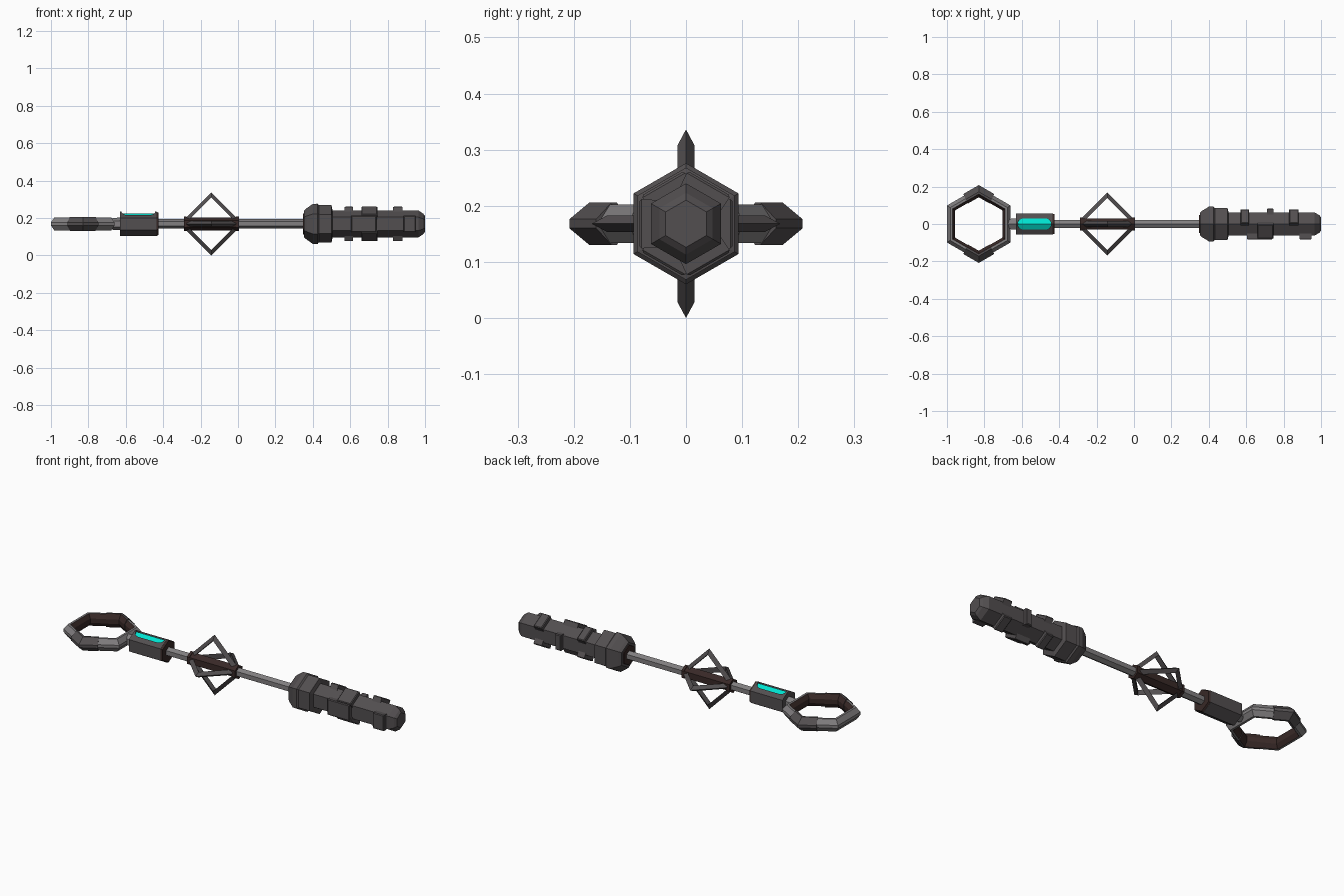
import bpy, bmesh
from math import sin, cos, pi, radians
from mathutils import Vector

if "Cube" in bpy.data.objects:
    bpy.data.objects.remove(bpy.data.objects["Cube"])

MID = 0.168            # height of the long axis


def material(name, rgb):
    m = bpy.data.materials.new(name)
    m.use_nodes = True
    m.diffuse_color = (*rgb, 1)
    bsdf = m.node_tree.nodes["Principled BSDF"]
    bsdf.inputs["Base Color"].default_value = (*rgb, 1)
    bsdf.inputs["Roughness"].default_value = 0.6
    return m


DARK = material("dark grey", (0.085, 0.077, 0.08))
STEEL = material("steel grey", (0.22, 0.21, 0.215))
BROWN = material("dark brown", (0.04, 0.022, 0.02))
CYAN = material("cyan glow", (0.0, 0.75, 0.62))


def finish(name, bm, *mats):
    bmesh.ops.recalc_face_normals(bm, faces=bm.faces)
    mesh = bpy.data.meshes.new(name)
    bm.to_mesh(mesh)
    bm.free()
    for m in mats:
        mesh.materials.append(m)
    ob = bpy.data.objects.new(name, mesh)
    ob.location.z = MID
    bpy.context.collection.objects.link(ob)
    return ob


def loft(name, rings, *mats, loop=False, rule=None):
    """Skin a row of cross-sections; cap the ends unless it is a loop."""
    bm = bmesh.new()
    vs = [[bm.verts.new(p) for p in ring] for ring in rings]
    n = len(vs[0])
    pairs = list(zip(vs, vs[1:])) + ([(vs[-1], vs[0])] if loop else [])
    for a, b in pairs:
        for i in range(n):
            j = (i + 1) % n
            f = bm.faces.new((a[i], a[j], b[j], b[i]))
            if rule:
                f.material_index = rule(i)
    if not loop:
        bm.faces.new(vs[0])
        bm.faces.new(vs[-1])
    return finish(name, bm, *mats)


def hex_ring(x, r):
    return [(x, r * sin(k * pi / 3), r * cos(k * pi / 3)) for k in range(6)]


def hex_bar(name, profile, *mats):
    return loft(name, [hex_ring(x, r) for x, r in profile], *mats)


# Shaft and cage hub
hex_bar("shaft", [(-0.44, 0.025), (0.38, 0.025)], STEEL)
hex_bar("cage_hub", [(-0.285, 0.035), (0.0, 0.035)], BROWN)
for side, x in (("right", -0.29), ("left", -0.01)):
    hex_bar(f"hub_collar_{side}", [(x, 0.039), (x + 0.015, 0.039)], BROWN)

# Four triangular-section fins around the hub
for k in range(4):
    a = k * pi / 2
    out, side = Vector((0, cos(a), sin(a))), Vector((0, -sin(a), cos(a)))
    rings = []
    for s in (-1, 0, 1):
        ridge = Vector((-0.143 + s * 0.146, 0, 0)) + out * (0.022 if s else 0.168)
        base = Vector((-0.143 + s * 0.12, 0, 0)) + out * (0.02 if s else 0.14)
        rings.append([ridge, base + side * 0.015, base - side * 0.015])
    loft(f"cage_fin_{k + 1}", rings, DARK)

# Head: flared collar, body and chamfered tip
hex_bar("head_collar", [(0.352, 0.07), (0.365, 0.082), (0.4, 0.107), (0.425, 0.108),
                        (0.432, 0.1), (0.5, 0.1), (0.505, 0.075)], DARK)
hex_bar("collar_socket", [(0.348, 0.055), (0.36, 0.06)], BROWN)
hex_bar("head_body", [(0.49, 0.072), (0.965, 0.072), (0.99, 0.055), (1.0, 0.042)], DARK)


def plate(name, x0, x1, angle):
    a = radians(angle)
    out, side = Vector((0, cos(a), sin(a))), Vector((0, -sin(a), cos(a)))
    rings = []
    for h, w, inset in ((0.05, 0.042, 0), (0.079, 0.044, 0), (0.083, 0.04, 0.004)):
        rings.append([Vector((x, 0, 0)) + out * h + side * w * s
                      for x, s in ((x0 + inset, -1), (x1 - inset, -1),
                                   (x1 - inset, 1), (x0 + inset, 1))])
    loft(name, rings, DARK)


# Raised plates staggered over the six sides of the head
for tilt, level in ((1, "upper"), (-1, "lower")):
    plate(f"{level}_back_plate_inner", 0.57, 0.615, 60 * tilt)
    plate(f"{level}_back_plate_outer", 0.83, 0.88, 60 * tilt)
    plate(f"{level}_front_plate", 0.66, 0.745, 120 * tilt)
plate("back_plate", 0.71, 0.745, 0)
plate("front_plate_inner", 0.605, 0.74, 180)
plate("front_plate_outer", 0.885, 0.95, 180)

# Handle grip with a rounded slot along its top ridge
grip = hex_bar("grip", [(-0.63, 0.065), (-0.435, 0.065)], DARK)
hex_bar("grip_end_ring", [(-0.436, 0.064), (-0.425, 0.06)], BROWN)
hex_bar("grip_neck", [(-0.69, 0.025), (-0.665, 0.032), (-0.625, 0.034)], STEEL)


def capsule(r, steps=8):
    pts = []
    for end in (1, -1):
        for i in range(steps + 1):
            a = pi * i / steps - pi / 2
            pts.append((-0.5325 + end * (0.06 + r * cos(a)), end * r * sin(a)))
    return pts


cutter = loft("slot_cutter", [[(x, y, z) for x, y in capsule(0.03)]
                              for z in (0.025, 0.1)], DARK)
cutter.hide_render = True
cutter.hide_viewport = True
cut = grip.modifiers.new("slot", "BOOLEAN")
cut.operation = "DIFFERENCE"
cut.solver = "EXACT"
cut.object = cutter

# Glowing strip: a roofed capsule sunk in the slot
bm = bmesh.new()
outline = capsule(0.0298)
top = [bm.verts.new((x, y, 0.056 - abs(y) * 0.577)) for x, y in outline]
low = [bm.verts.new((x, y, 0.022)) for x, y in outline]
n = len(top)
for i in range(n):
    bm.faces.new((top[i], top[(i + 1) % n], low[(i + 1) % n], low[i]))
bm.faces.new(low)
bm.faces.new(top[4:14])
bm.faces.new(top[13:] + top[:5])
finish("glow_strip", bm, CYAN)

# Hexagonal end ring and its two corner guards
CENTRE = Vector((-0.83, 0, 0))
CORNER = [Vector((cos(pi / 2 + k * pi / 3), sin(pi / 2 + k * pi / 3), 0)) for k in range(6)]


def swept(name, path, section, *mats, **kw):
    rings = [[CENTRE + p * r + Vector((0, 0, z)) for r, z in section] for p in path]
    return loft(name, rings, *mats, **kw)


def section(outer, shoulder, inner, hole, half):
    upper = [(outer, 0.008), (shoulder, half), (inner, half), (hole, 0.012)]
    return upper + [(r, -z) for r, z in reversed(upper)]


swept("end_ring", CORNER, section(0.197, 0.176, 0.162, 0.146, 0.034), STEEL, BROWN,
      loop=True, rule=lambda i: 1 if i in (2, 3, 4) else 0)
for name, k in (("back_guard", 0), ("front_guard", 3)):
    tip = CORNER[k]
    path = [tip.lerp(CORNER[k - 1], 0.46), tip, tip.lerp(CORNER[(k + 1) % 6], 0.46)]
    swept(name, path, section(0.208, 0.172, 0.16, 0.143, 0.038), DARK, BROWN,
          rule=lambda i: 1 if i in (2, 3, 4) else 0)
